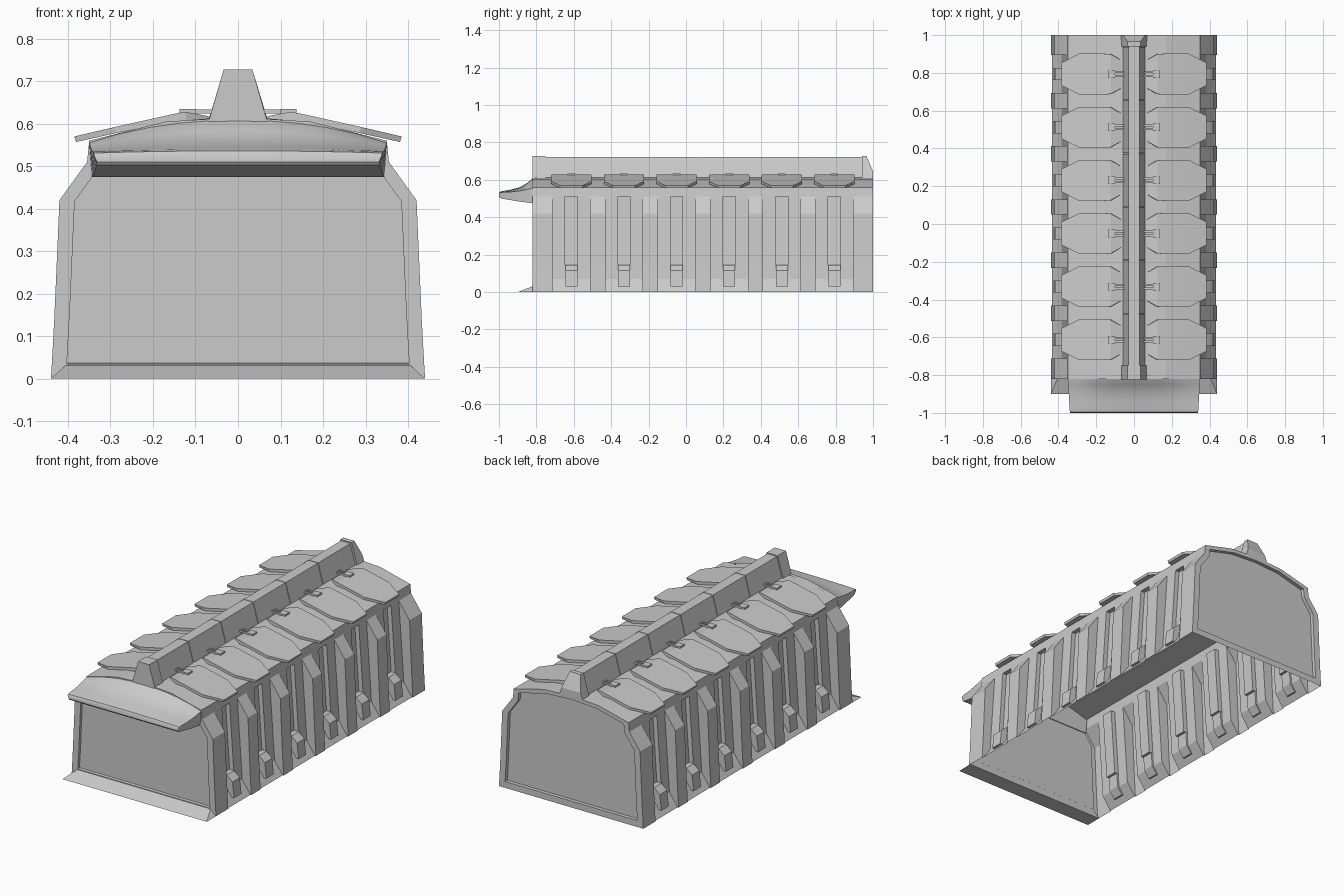
import bpy, bmesh

if "Cube" in bpy.data.objects:
    bpy.data.objects.remove(bpy.data.objects["Cube"])

PITCH, FIRST, BAYS = 0.2813, -0.613, 6
FRONT, BACK = -0.82, 1.0


def finish(name, bm, smooth=False):
    bmesh.ops.remove_doubles(bm, verts=bm.verts, dist=0.0005)
    bmesh.ops.recalc_face_normals(bm, faces=bm.faces)
    me = bpy.data.meshes.new(name)
    bm.to_mesh(me)
    bm.free()
    ob = bpy.data.objects.new(name, me)
    bpy.context.collection.objects.link(ob)
    if smooth:
        bpy.ops.object.select_all(action='DESELECT')
        ob.select_set(True)
        bpy.context.view_layer.objects.active = ob
        bpy.ops.object.shade_smooth_by_angle(angle=0.6)
    return ob


def skin(bm, sections, closed=True, caps=(True, True)):
    """Join successive sections (lists of points) with quads."""
    rows = [[bm.verts.new(p) for p in s] for s in sections]
    n = len(rows[0])
    for a, b in zip(rows, rows[1:]):
        for i in range(n if closed else n - 1):
            j = (i + 1) % n
            bm.faces.new((a[i], a[j], b[j], b[i]))
    for use, row in zip(caps, (rows[0], rows[-1])):
        if use:
            bm.faces.new(row)


def loft(name, sections, smooth=False):
    bm = bmesh.new()
    skin(bm, sections)
    return finish(name, bm, smooth)


def repeat(ob):
    """Array along the length, then mirror to the other side."""
    ar = ob.modifiers.new("bays", 'ARRAY')
    ar.count = BAYS
    ar.use_relative_offset = False
    ar.use_constant_offset = True
    ar.constant_offset_displace = (0, PITCH, 0)
    ob.modifiers.new("sides", 'MIRROR')


def box(bm, x0, x1, y0, y1, z0, z1):
    skin(bm, [[(x, y0, z0), (x, y1, z0), (x, y1, z1), (x, y0, z1)] for x in (x0, x1)])


# Half cross-sections of the shell: rib, recess, and recess with slot
roof = [(.35, .56), (.17, .605), (0, .615)]
rib = [(.44, 0), (.436, .07), (.432, .145), (.432, .145), (.42, .42), (.355, .51), (.355, .51)] + roof
recess = [(.435, 0), (.385, .07), (.38, .145), (.38, .145), (.361, .42), (.355, .51), (.355, .51)] + roof
slot = [(x - .025, z) if 3 <= i <= 5 else (x, z) for i, (x, z) in enumerate(recess)]


def section(half, y):
    return [(x, y, z) for x, z in half] + [(-x, y, z) for x, z in half[-2::-1]]


# Hollow ribbed shell, open underneath
rows = [section(rib, FRONT)]
for k in range(BAYS):
    c = FIRST + k * PITCH
    for dy, before, after in ((-.1, rib, recess), (-.033, recess, slot),
                              (.033, slot, recess), (.1, recess, rib)):
        rows += [section(before, c + dy), section(after, c + dy)]
rows.append(section(rib, BACK))
bm = bmesh.new()
skin(bm, rows, closed=False, caps=(False, False))
bmesh.ops.remove_doubles(bm, verts=bm.verts, dist=0.0005)
bmesh.ops.dissolve_degenerate(bm, edges=bm.edges, dist=0.0005)
finish("ribbed_shell", bm)

# End walls: frame with an inset panel
outer = rib[:3] + rib[4:6] + roof
inner = [(x * .915, .035 + z * .91) for x, z in outer]
for name, y, d in (("front_wall", FRONT, .015), ("back_wall", BACK, -.02)):
    loft_rows = [section(outer, y), section(inner, y), section(inner, y + d)]
    bm = bmesh.new()
    skin(bm, loft_rows, caps=(False, True))
    finish(name, bm)

# Sloping sill at the front
loft("front_sill", [[(s * .44, -.9, 0), (s * .44, -.81, 0), (s * .40, -.805, .037)] for s in (-1, 1)])

# Flared canopy over the front wall
canopy = []
for y, w, zc, ze, zb in ((-.80, .35, .614, .555, .475), (-.82, .35, .608, .555, .475),
                         (-.85, .348, .583, .548, .479), (-.89, .346, .560, .541, .484),
                         (-.94, .343, .547, .535, .492), (-.98, .341, .540, .534, .499),
                         (-.995, .339, .536, .531, .503), (-1.0, .338, .526, .524, .510)):
    top = [(w * t, y, zc - (zc - ze) * abs(t) ** 2.2)
           for t in (-1, -.8, -.6, -.4, -.2, 0, .2, .4, .6, .8, 1)]
    canopy.append(top + [(w * .98, y, zb), (-w * .98, y, zb)])
loft("front_canopy", canopy, smooth=True)


# Ridge beam along the roof, in segments, with heavier end caps
def ridge(y, base, top, z=.722):
    return [(-base, y, .605), (-top, y, z), (top, y, z), (base, y, .605)]


for k in range(BAYS):
    y0 = -.755 + k * .2825
    loft("ridge_segment", [ridge(y0, .061, .029), ridge(y0 + .279, .061, .029)])
loft("ridge_core", [ridge(-.78, .058, .026, .719), ridge(.95, .058, .026, .719)])
loft("ridge_front_cap", [ridge(FRONT - .002, .069, .034, .727), ridge(-.75, .069, .034, .727)])
loft("ridge_back_cap", [ridge(.94, .069, .034, .727), ridge(.965, .069, .034, .727),
                        ridge(BACK, .071, .058, .645)])

# Overhanging roof plates
plate = []
for x, w, z, t in ((.07, .075, .618, .02), (.125, .106, .628, .022), (.16, .108, .621, .016),
                   (.29, .108, .592, .014), (.385, .06, .570, .013)):
    plate.append([(x, FIRST - w, z), (x, FIRST + w, z),
                  (x - .004, FIRST + w, z - t), (x - .004, FIRST - w, z - t)])
repeat(loft("roof_plate", plate))

# Clips tying the plates to the ridge
bm = bmesh.new()
box(bm, .1, .138, FIRST - .02, FIRST + .02, .615, .635)
for dy in (-.01, .01):
    box(bm, .05, .105, FIRST + dy - .005, FIRST + dy + .005, .624, .633)
repeat(finish("plate_clip", bm))

# Brackets at the foot of each slot
foot = [(.428, .03), (.418, .115), (.384, .145), (.37, .145), (.375, .07), (.405, .03)]
repeat(loft("slot_foot", [[(x, FIRST + s * .032, z) for x, z in foot] for s in (-1, 1)]))
